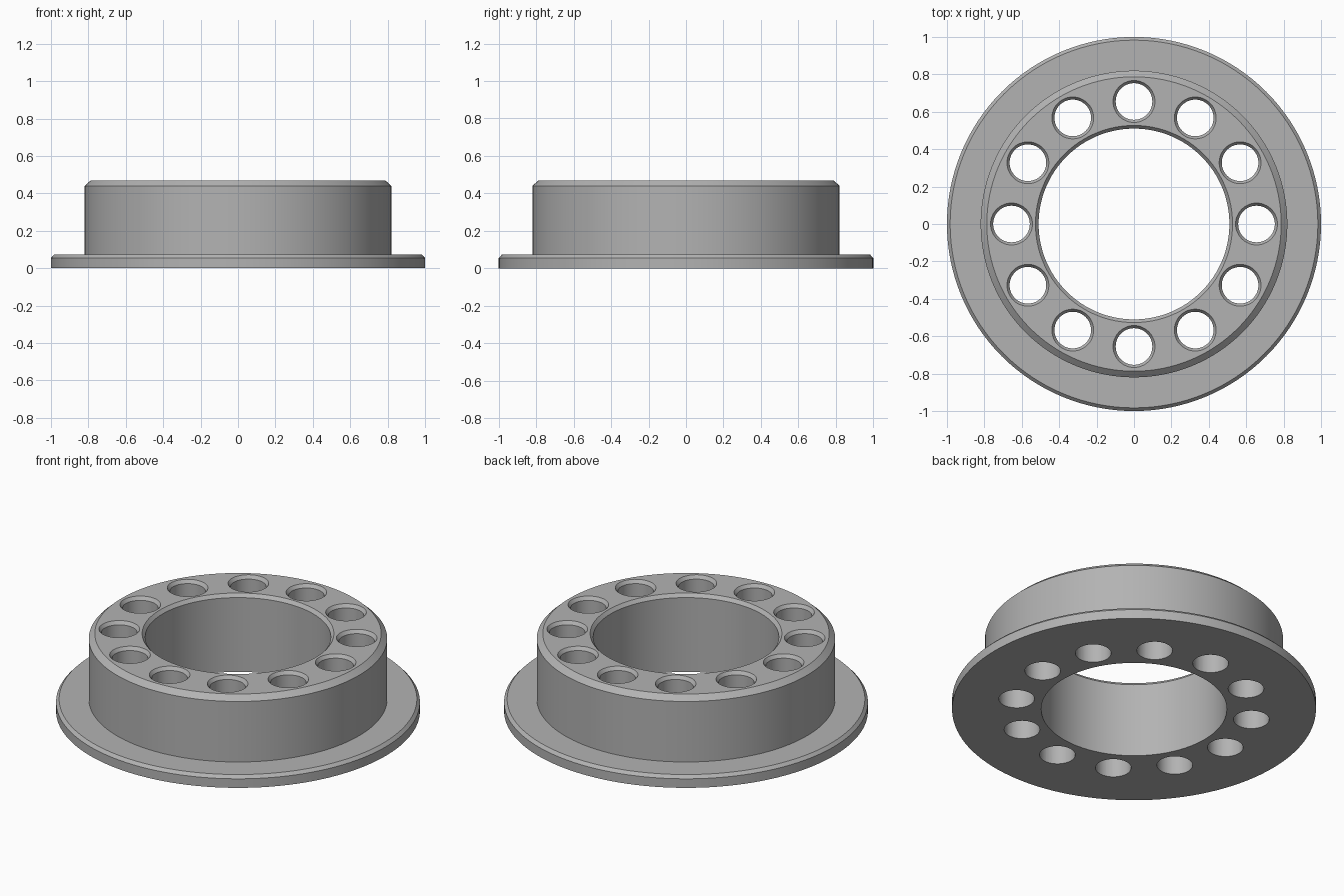
import bpy, bmesh, math
from mathutils import Matrix

old = bpy.data.objects.get("Cube")
if old:
    bpy.data.objects.remove(old, do_unlink=True)

grey = bpy.data.materials.new("plain_grey")
grey.use_nodes = True
colour = (0.45, 0.45, 0.45, 1)
grey.diffuse_color = colour
grey.node_tree.nodes["Principled BSDF"].inputs["Base Color"].default_value = colour


def lathe(bm, profile, steps, closed):
    """Revolve an (r, z) profile about z; open ends are capped."""
    rings = []
    for r, z in profile:
        rings.append([bm.verts.new((r * math.cos(math.tau * i / steps),
                                    r * math.sin(math.tau * i / steps), z))
                      for i in range(steps)])
    pairs = list(zip(rings, rings[1:]))
    if closed:
        pairs.append((rings[-1], rings[0]))
    else:
        bm.faces.new(rings[0][::-1])
        bm.faces.new(rings[-1])
    for a, b in pairs:
        for i in range(steps):
            j = (i + 1) % steps
            bm.faces.new((a[i], a[j], b[j], b[i]))
    return [v for ring in rings for v in ring]


def finish(bm, name):
    bmesh.ops.recalc_face_normals(bm, faces=bm.faces)
    mesh = bpy.data.meshes.new(name)
    bm.to_mesh(mesh)
    bm.free()
    mesh.materials.append(grey)
    obj = bpy.data.objects.new(name, mesh)
    bpy.context.collection.objects.link(obj)
    return obj


# Flanged ring: bore, foot flange and raised collar with chamfered rims
TOP = 0.47
bm = bmesh.new()
lathe(bm, [(0.51, 0), (1, 0), (1, 0.055), (0.983, 0.073), (0.82, 0.073),
           (0.82, 0.44), (0.787, TOP), (0.527, TOP), (0.51, TOP - 0.02)], 128, True)
ring = finish(bm, "flanged_ring")

# Twelve through holes, countersunk at the top
bm = bmesh.new()
for k in range(12):
    verts = lathe(bm, [(0.098, -0.1), (0.098, TOP - 0.02), (0.112, TOP),
                       (0.112, TOP + 0.1)], 48, False)
    place = Matrix.Rotation(math.tau * k / 12, 4, 'Z') @ Matrix.Translation((0.655, 0, 0))
    bmesh.ops.transform(bm, matrix=place, verts=verts)
cutter = finish(bm, "hole_cutter")

cut = ring.modifiers.new("holes", 'BOOLEAN')
cut.operation = 'DIFFERENCE'
cut.solver = 'EXACT'
cut.object = cutter

bpy.ops.object.select_all(action='DESELECT')
ring.select_set(True)
bpy.context.view_layer.objects.active = ring
bpy.ops.object.modifier_apply(modifier=cut.name)
bpy.data.objects.remove(cutter, do_unlink=True)
bpy.ops.object.shade_smooth_by_angle(angle=math.radians(25))
